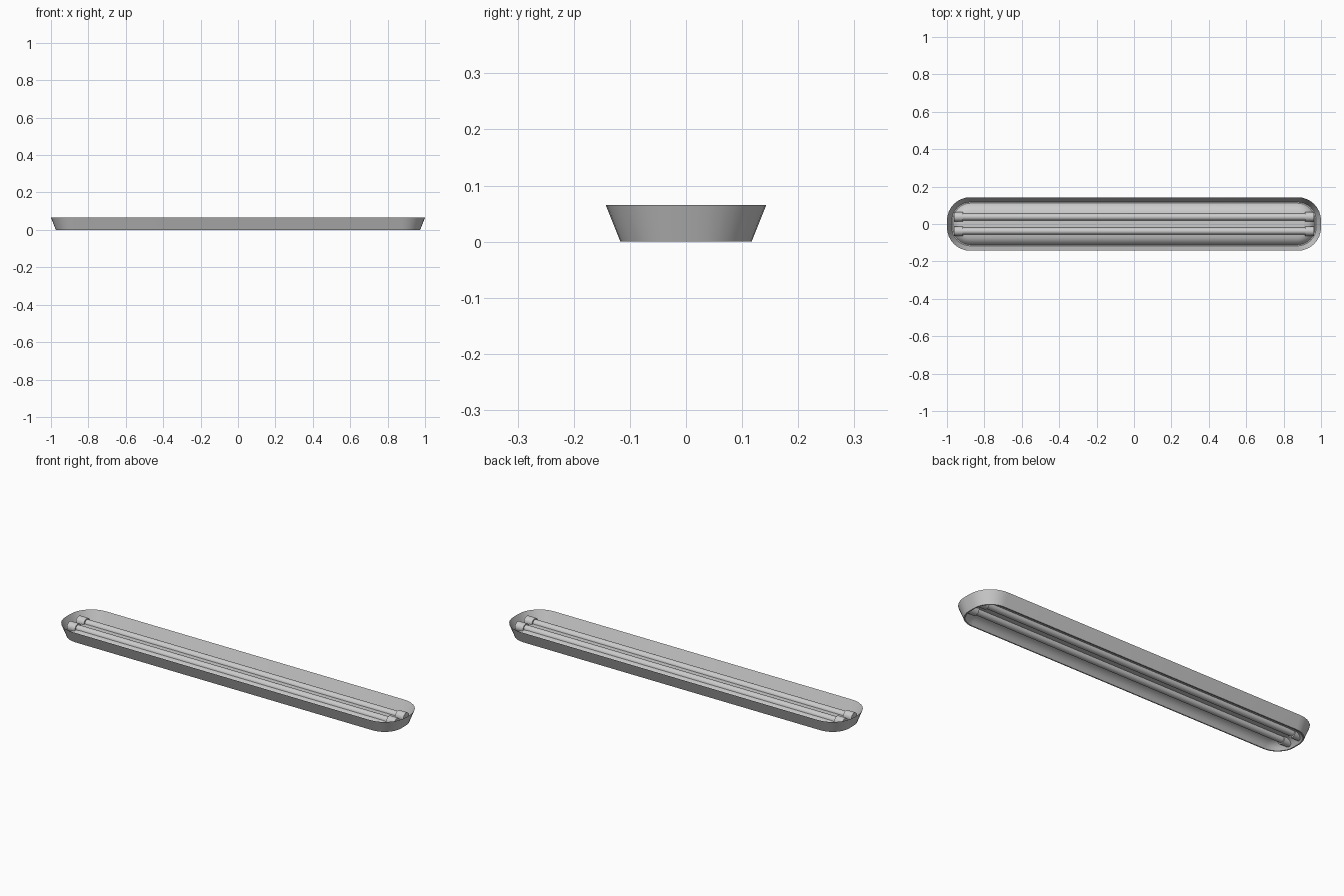
import bpy, bmesh, math
from mathutils import Matrix

if "Cube" in bpy.data.objects:
    bpy.data.objects.remove(bpy.data.objects["Cube"])


def finish(name, bm):
    me = bpy.data.meshes.new(name)
    bm.to_mesh(me)
    bm.free()
    ob = bpy.data.objects.new(name, me)
    bpy.context.collection.objects.link(ob)
    bpy.ops.object.select_all(action='DESELECT')
    ob.select_set(True)
    bpy.context.view_layer.objects.active = ob
    bpy.ops.object.shade_smooth_by_angle(angle=math.radians(35))
    return ob


def ring(bm, inset, z, steps=8):
    # rounded rectangle, inset from the top outline
    hx, hy, r = 1 - inset, 0.143 - inset, 0.125 - inset
    verts = []
    for q, (sx, sy) in enumerate([(1, 1), (-1, 1), (-1, -1), (1, -1)]):
        for i in range(steps + 1):
            a = math.pi / 2 * (q + i / steps)
            verts.append(bm.verts.new((sx * (hx - r) + r * math.cos(a),
                                       sy * (hy - r) + r * math.sin(a), z)))
    return verts


def lofted(name, profile, cap):
    bm = bmesh.new()
    rings = [ring(bm, d, z) for d, z in profile]
    for a, b in zip(rings, rings[1:]):
        n = len(a)
        for i in range(n):
            j = (i + 1) % n
            bm.faces.new((a[i], b[i], b[j], a[j]))
    if cap:
        bm.faces.new(rings[-1])
    return finish(name, bm)


def rod(name, x0, x1, y, z, r):
    bm = bmesh.new()
    m = Matrix.Translation(((x0 + x1) / 2, y, z)) @ Matrix.Rotation(math.pi / 2, 4, 'Y')
    bmesh.ops.create_cone(bm, cap_ends=True, segments=24, radius1=r, radius2=r,
                          depth=x1 - x0, matrix=m)
    return finish(name, bm)


# flared outer wall with narrow lower lip, open at the top
lofted("housing", [(0, 0.065), (0.026, 0), (0.032, 0)], False)

# reflector arching up from the lip
lofted("reflector", [(0.032, 0), (0.042, 0.014), (0.054, 0.025),
                     (0.07, 0.032), (0.09, 0.035)], True)

# two tubes with end sockets
for side, y in (("front", -0.038), ("back", 0.038)):
    rod(side + "_tube", -0.92, 0.92, y, 0.033, 0.0185)
    rod(side + "_left_socket", -0.963, -0.915, y, 0.033, 0.025)
    rod(side + "_right_socket", 0.915, 0.963, y, 0.033, 0.025)
